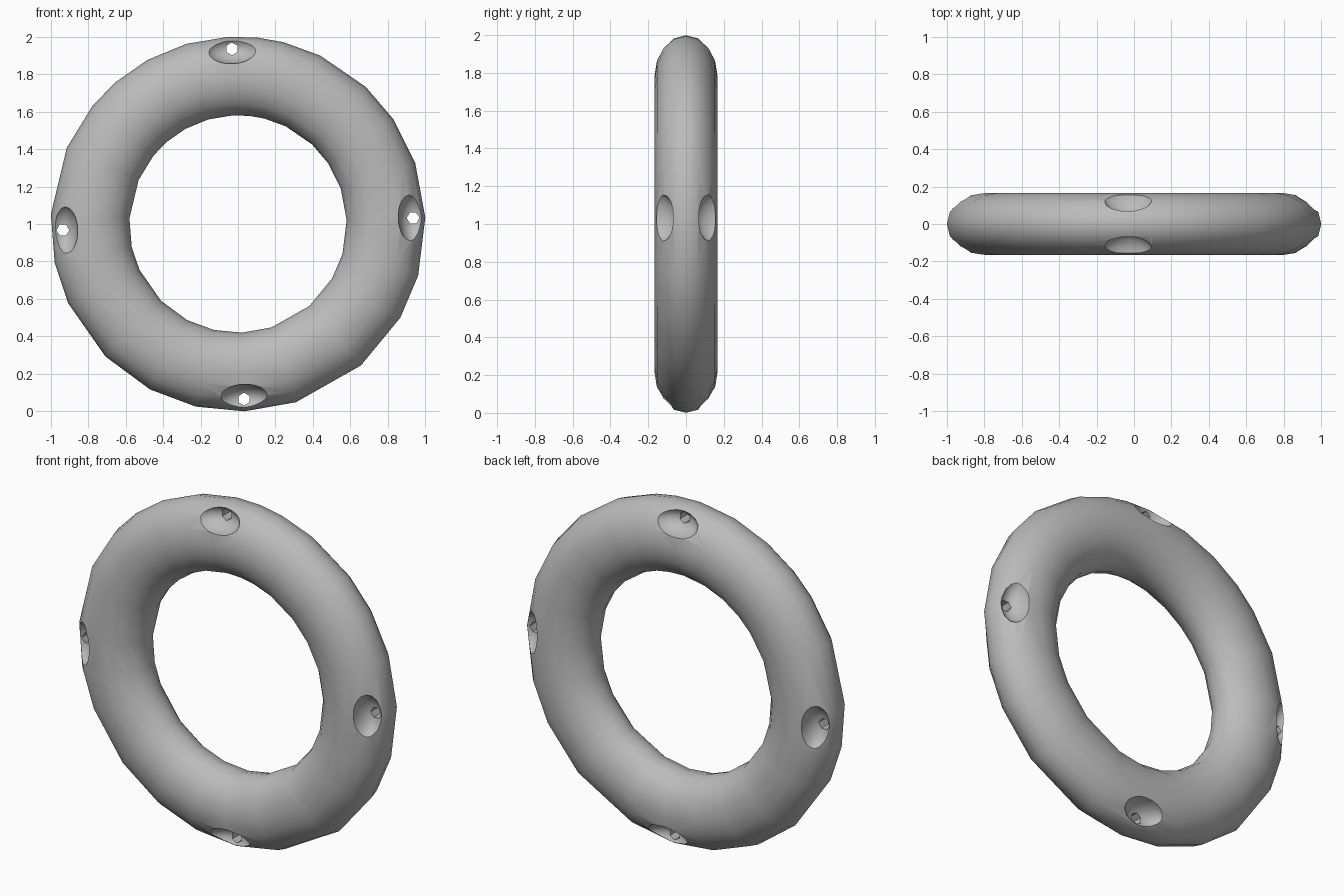
import bpy, bmesh, math
from mathutils import Matrix, Vector

cube = bpy.data.objects.get("Cube")
if cube:
    bpy.data.objects.remove(cube, do_unlink=True)

grey = bpy.data.materials.new("mid_grey")
grey.use_nodes = True
grey.diffuse_color = (0.5, 0.5, 0.5, 1)
grey.node_tree.nodes["Principled BSDF"].inputs["Base Color"].default_value = (0.5, 0.5, 0.5, 1)

CENTRE = Vector((0, 0, 1))


def add_object(name, bm):
    bmesh.ops.recalc_face_normals(bm, faces=bm.faces)
    mesh = bpy.data.meshes.new(name)
    bm.to_mesh(mesh)
    bm.free()
    mesh.materials.append(grey)
    obj = bpy.data.objects.new(name, mesh)
    bpy.context.collection.objects.link(obj)
    return obj


# Ring: oval section swept round the y axis with slightly uneven steps
ANGLES = [6, 14, 26, 43, 56, 71, 88, 106, 120, 139, 162, 178,
          193, 208, 225, 245, 258, 273, 294, 309, 319, 331, 344, 357]
SIDES = 16
bm = bmesh.new()
rings = []
for a in map(math.radians, ANGLES):
    ring = []
    for k in range(SIDES):
        t = 2 * math.pi * k / SIDES
        r, y = 0.79 + 0.21 * math.cos(t), 0.166 * math.sin(t)
        ring.append(bm.verts.new(CENTRE + Vector((r * math.sin(a), y, r * math.cos(a)))))
    rings.append(ring)
for i, ring in enumerate(rings):
    nxt = rings[(i + 1) % len(rings)]
    for k in range(SIDES):
        j = (k + 1) % SIDES
        bm.faces.new((ring[k], ring[j], nxt[j], nxt[k]))
ring_obj = add_object("ring", bm)

# Four rope eyelets: a bowl on each side and a hexagonal hole through the web
bowls, holes = bmesh.new(), bmesh.new()
for q in range(4):
    place = (Matrix.Translation(CENTRE)
             @ Matrix.Rotation(math.radians(90 * q - 2), 4, 'Y')
             @ Matrix.Translation((0, 0, 0.935)))
    for side in (-1, 1):
        bmesh.ops.create_uvsphere(
            bowls, u_segments=20, v_segments=12, radius=1,
            matrix=place @ Matrix.Translation((0, side * 0.165, 0))
            @ Matrix.Diagonal((0.14, 0.115, 0.08, 1)))
    bmesh.ops.create_cone(
        holes, cap_ends=True, segments=6, radius1=0.034, radius2=0.034, depth=0.6,
        matrix=place @ Matrix.Rotation(math.pi / 2, 4, 'X'))

bpy.context.view_layer.objects.active = ring_obj
for name, bm in (("bowl_cutter", bowls), ("hole_cutter", holes)):
    cutter = add_object(name, bm)
    cutter.hide_render = True
    mod = ring_obj.modifiers.new(name, 'BOOLEAN')
    mod.operation, mod.solver, mod.object = 'DIFFERENCE', 'EXACT', cutter
    bpy.ops.object.modifier_apply(modifier=mod.name)
    bpy.data.objects.remove(cutter, do_unlink=True)

# Smooth shading with crisp rims
bpy.ops.object.select_all(action='DESELECT')
ring_obj.select_set(True)
bpy.ops.object.shade_smooth_by_angle(angle=math.radians(35))
